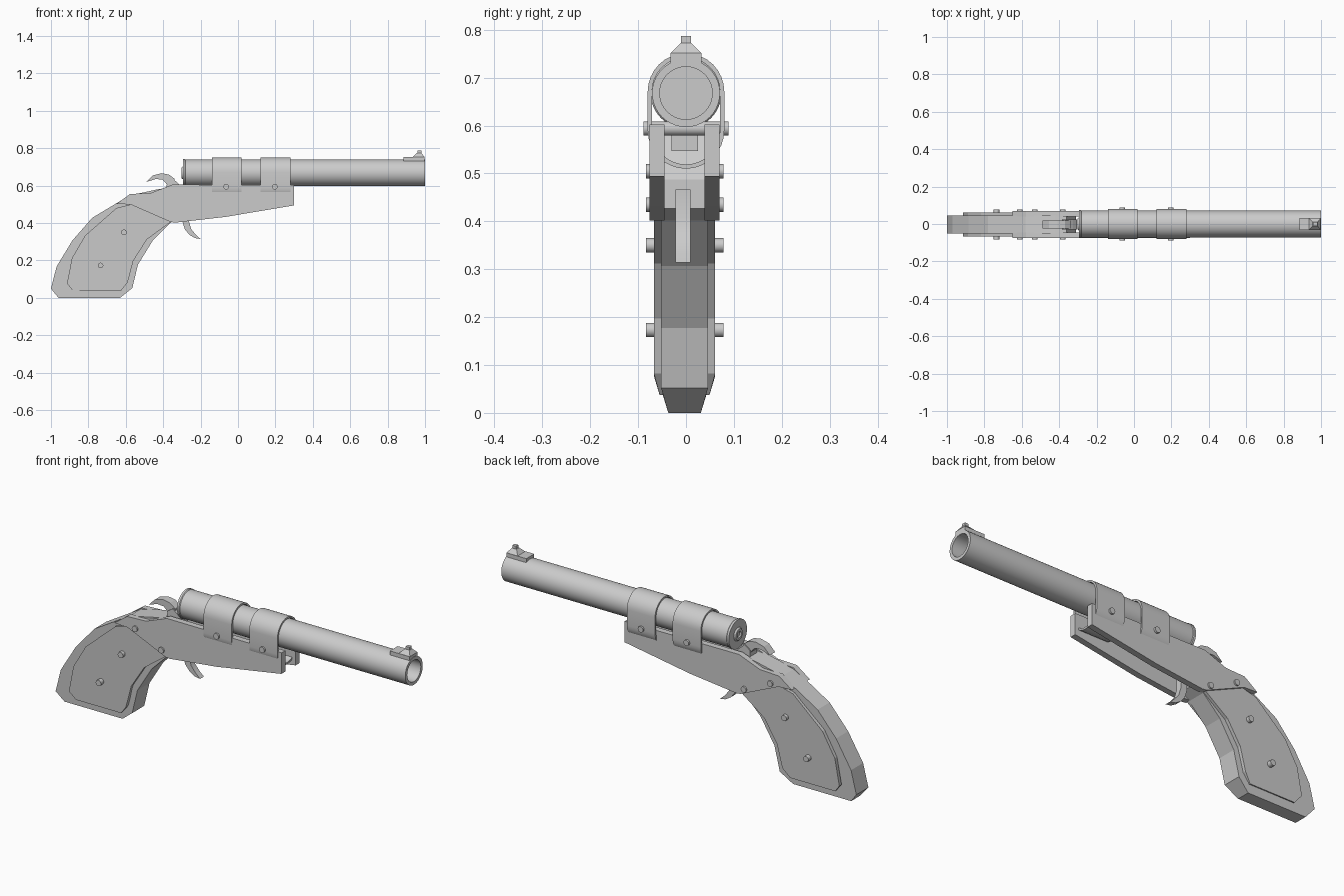
import bpy, bmesh, math

if "Cube" in bpy.data.objects:
    bpy.data.objects.remove(bpy.data.objects["Cube"])

CY = -0.003  # frame centre in y


def make(name, verts, faces, smooth=None):
    me = bpy.data.meshes.new(name)
    me.from_pydata(verts, [], faces)
    bm = bmesh.new()
    bm.from_mesh(me)
    bmesh.ops.recalc_face_normals(bm, faces=bm.faces)
    bm.to_mesh(me)
    bm.free()
    ob = bpy.data.objects.new(name, me)
    bpy.context.collection.objects.link(ob)
    if smooth:
        bpy.ops.object.select_all(action='DESELECT')
        ob.select_set(True)
        bpy.context.view_layer.objects.active = ob
        bpy.ops.object.shade_smooth_by_angle(angle=math.radians(smooth))
    return ob


def prism(name, pts, y0, y1, smooth=None):
    """Extrude an xz profile; y0 and y1 are functions of z or constants."""
    f = lambda v, z: v(z) if callable(v) else v
    n = len(pts)
    verts = [(x, f(y0, z), z) for x, z in pts] + [(x, f(y1, z), z) for x, z in pts]
    faces = [tuple(range(n)), tuple(range(2 * n - 1, n - 1, -1))]
    faces += [(i, (i + 1) % n, n + (i + 1) % n, n + i) for i in range(n)]
    return make(name, verts, faces, smooth)


def lathe(name, prof, zc, seg=40):
    """Turn an (x, radius) profile about the barrel axis."""
    verts, faces, n = [], [], len(prof)
    for k in range(seg):
        a = 2 * math.pi * k / seg
        verts += [(x, r * math.cos(a), zc + r * math.sin(a)) for x, r in prof]
    for k in range(seg):
        m = (k + 1) % seg
        faces += [(k * n + i, k * n + i + 1, m * n + i + 1, m * n + i) for i in range(n - 1)]
    faces += [tuple(k * n for k in range(seg)), tuple(k * n + n - 1 for k in range(seg))]
    return make(name, verts, faces, 35)


def pin(name, x, z, half, yc=CY, r=0.015):
    pts = [(x + r * math.cos(i * math.pi / 8), z + r * math.sin(i * math.pi / 8)) for i in range(16)]
    return prism(name, pts, yc - half, yc + half, 35)


def taper_block(name, x0, x1, w0, z0, x2, x3, w1, z1):
    v = [(x, y, z0) for x in (x0, x1) for y in (-w0, w0)]
    v += [(x, y, z1) for x in (x2, x3) for y in (-w1, w1)]
    return make(name, v, [(0, 1, 3, 2), (4, 5, 7, 6), (0, 1, 5, 4), (2, 3, 7, 6), (0, 2, 6, 4), (1, 3, 7, 5)])


# Barrel: hollow tube, closed at the rear with a rim and a small boss
ZB = 0.671
lathe("barrel", [(-0.25, 0.055), (1.0, 0.055), (1.0, 0.071), (-0.28, 0.071), (-0.284, 0.074),
                 (-0.295, 0.074), (-0.295, 0.034), (-0.303, 0.028), (-0.303, 0.016), (-0.297, 0.012)], ZB)

# Barrel bands: capsule-shaped loops around barrel and frame
def capsule(r, zt, zb, n=16):
    top = [(r * math.cos(math.pi * i / n), zt + r * math.sin(math.pi * i / n)) for i in range(n + 1)]
    return top + [(-y, zb - (z - zt)) for y, z in top]


def band(name, x0, x1):
    out, inn = capsule(0.080, 0.674, 0.593), capsule(0.071, 0.674, 0.593)
    n = len(out)
    verts = [(x, y, z) for x, loop in ((x0, out), (x1, out), (x1, inn), (x0, inn)) for y, z in loop]
    faces = []
    for s in range(4):
        t = (s + 1) % 4
        for i in range(n):
            j = (i + 1) % n
            faces.append((s * n + i, s * n + j, t * n + j, t * n + i))
    make(name, verts, faces, 35)


for i, x in enumerate((-0.14, 0.12)):
    band(f"barrel_band_{i + 1}", x, x + 0.16)
    pin(f"band_screw_{i + 1}", x + 0.077, 0.597, 0.089, 0)

# Grip core with narrowed base
core = [(-0.96, 0.003), (-0.63, 0.003), (-0.565, 0.055), (-0.535, 0.18), (-0.455, 0.31), (-0.36, 0.405),
        (-0.31, 0.43), (-0.31, 0.49), (-0.36, 0.59), (-0.42, 0.585), (-0.58, 0.55), (-0.78, 0.43),
        (-0.885, 0.31), (-0.97, 0.17), (-1.0, 0.052)]
core_w = lambda z: 0.033 + 0.016 * min(1, z / 0.052)
prism("grip_core", core, lambda z: CY - core_w(z), lambda z: CY + core_w(z))

# Side plates and grip panels, mirrored about the frame centre
plate = [(-0.577, 0.558), (-0.47, 0.562), (-0.35, 0.608), (0.30, 0.605), (0.30, 0.497), (-0.07, 0.435),
         (-0.335, 0.405), (-0.36, 0.408), (-0.575, 0.502), (-0.65, 0.505)]
panel = [(-0.882, 0.04), (-0.626, 0.04), (-0.59, 0.085), (-0.56, 0.2), (-0.487, 0.315), (-0.36, 0.408),
         (-0.575, 0.502), (-0.65, 0.483), (-0.818, 0.335), (-0.888, 0.215), (-0.914, 0.08)]
panel_w = lambda z: 0.052 + 0.012 * min(1, (z - 0.04) / 0.04)
for side, s in (("front", -1), ("back", 1)):
    prism(f"side_plate_{side}", plate, CY + s * 0.042, CY + s * 0.073)
    prism(f"grip_panel_{side}", panel, CY + s * 0.046, lambda z, s=s: CY + s * panel_w(z))

# Frame and grip screws
for i, (x, z) in enumerate(((-0.53, 0.508), (-0.38, 0.438), (-0.61, 0.353), (-0.735, 0.176))):
    pin(f"frame_screw_{i + 1}", x, z, 0.081)

# Trigger
prism("trigger", [(-0.30, 0.47), (-0.297, 0.41), (-0.285, 0.37), (-0.26, 0.34), (-0.23, 0.322), (-0.2, 0.317),
                  (-0.225, 0.34), (-0.25, 0.37), (-0.262, 0.41), (-0.262, 0.47)], -0.022, 0.009, 40)

# Hammer: neck between the plates and a curved thumb spur
prism("hammer_spur", [(-0.49, 0.622), (-0.455, 0.657), (-0.41, 0.669), (-0.37, 0.662), (-0.34, 0.64),
                      (-0.335, 0.6), (-0.37, 0.59), (-0.385, 0.615), (-0.405, 0.635), (-0.44, 0.638)],
      -0.024, 0.02)
prism("hammer_body", [(-0.385, 0.55), (-0.38, 0.62), (-0.35, 0.64), (-0.325, 0.62), (-0.305, 0.6), (-0.305, 0.55)],
      -0.03, 0.025)

# Front sight: base, pyramid, post
taper_block("sight_base", 0.885, 0.998, 0.032, 0.725, 0.885, 0.998, 0.032, 0.755)
taper_block("sight_ramp", 0.935, 0.998, 0.031, 0.755, 0.955, 0.982, 0.011, 0.776)
taper_block("sight_post", 0.96, 0.98, 0.01, 0.774, 0.96, 0.98, 0.01, 0.79)

# Stand exactly on the ground
for ob in bpy.data.objects:
    ob.location.z -= 0.003
